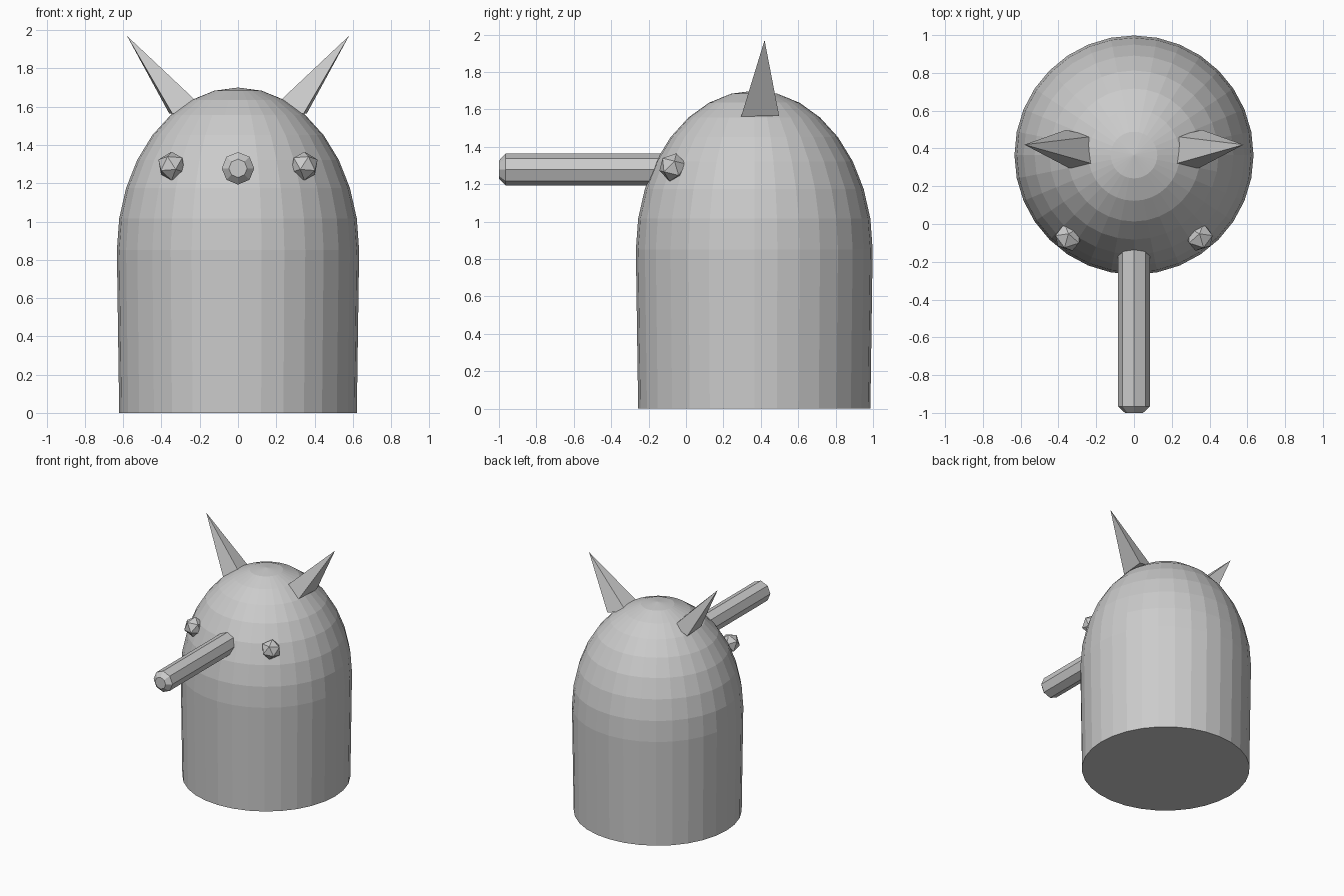
import bpy, bmesh, math
from mathutils import Matrix, Vector

if "Cube" in bpy.data.objects:
    bpy.data.objects.remove(bpy.data.objects["Cube"])


def finish(name, bm):
    bmesh.ops.recalc_face_normals(bm, faces=bm.faces[:])
    mesh = bpy.data.meshes.new(name)
    bm.to_mesh(mesh)
    bm.free()
    obj = bpy.data.objects.new(name, mesh)
    bpy.context.collection.objects.link(obj)
    return obj


# Body: stretched ball whose lower half is cut and pulled down to the floor
bm = bmesh.new()
bmesh.ops.create_uvsphere(bm, u_segments=32, v_segments=16, radius=1)
bmesh.ops.delete(bm, geom=[v for v in bm.verts if v.co.z < -0.25], context='VERTS')
for v in bm.verts:
    z = 0.0 if v.co.z < -0.1 else 0.85 + 0.85 * v.co.z
    v.co = (0.633 * v.co.x, 0.365 + 0.633 * v.co.y, z)
bmesh.ops.holes_fill(bm, edges=[e for e in bm.edges if e.is_boundary], sides=0)
finish("body", bm)

# Nose: eight-sided rod with a chamfered tip, sunk into the body
bm = bmesh.new()
rings = []
for y, r in ((0.0, 0.085), (-0.965, 0.085), (-1.0, 0.048)):
    rings.append([bm.verts.new((r * math.sin(i * math.pi / 4), y,
                                1.278 + r * math.cos(i * math.pi / 4)))
                  for i in range(8)])
for a, b in zip(rings, rings[1:]):
    for i in range(8):
        j = (i + 1) % 8
        bm.faces.new((a[i], a[j], b[j], b[i]))
bm.faces.new(rings[0])
bm.faces.new(rings[-1])
finish("nose", bm)

for side, label in ((1, "right"), (-1, "left")):
    mirror = Matrix.Diagonal((side, 1, 1, 1))

    # Eye: twenty-sided ball, slightly tilted
    bm = bmesh.new()
    bmesh.ops.create_icosphere(bm, subdivisions=1, radius=0.077)
    place = Matrix.Translation((0.347, -0.07, 1.29)) @ Matrix.Rotation(math.radians(-14), 4, 'X')
    bm.transform(mirror @ place)
    finish(label + "_eye", bm)

    # Horn: four-sided spike; the inner corners continue into the body
    bm = bmesh.new()
    tip = Vector((0.58, 0.42, 1.97))
    corners = [Vector((0.342, 0.295, 1.562)), Vector((0.36, 0.498, 1.565)),
               tip + (Vector((0.25, 0.46, 1.635)) - tip) * 1.1,
               tip + (Vector((0.235, 0.323, 1.645)) - tip) * 1.1]
    base = [bm.verts.new(c) for c in corners]
    top = bm.verts.new(tip)
    for i in range(4):
        bm.faces.new((base[i], base[(i + 1) % 4], top))
    bm.faces.new(base)
    bm.transform(mirror)
    finish(label + "_horn", bm)
